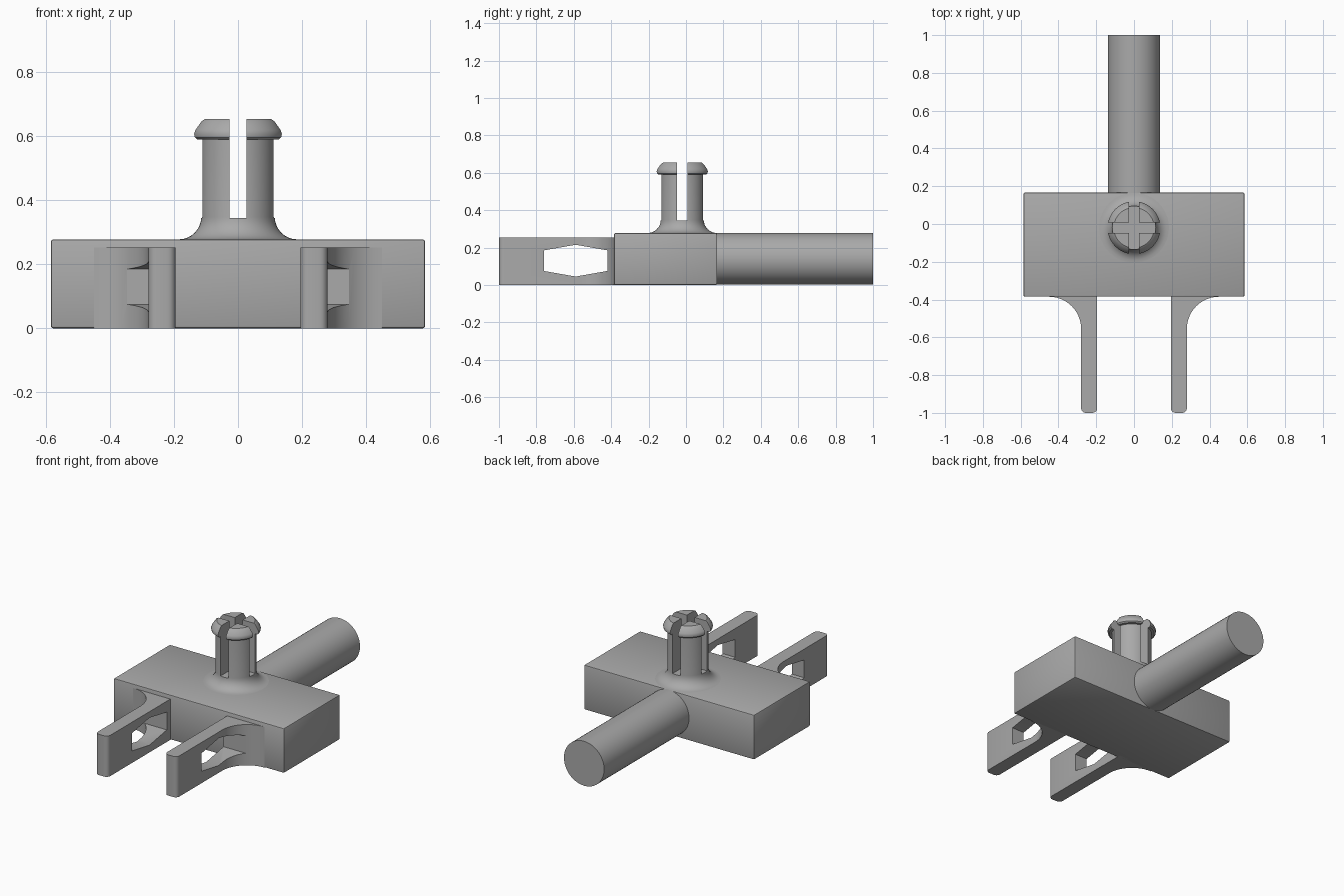
import bpy, bmesh
from math import sin, cos, pi, radians
from mathutils import Vector, Matrix

cube = bpy.data.objects.get("Cube")
if cube:
    bpy.data.objects.remove(cube, do_unlink=True)

GREY = (0.40, 0.40, 0.40, 1)
mat = bpy.data.materials.new("light grey plastic")
mat.use_nodes = True
mat.diffuse_color = GREY
mat.node_tree.nodes["Principled BSDF"].inputs["Base Color"].default_value = GREY


def finish(name, bm):
    bmesh.ops.recalc_face_normals(bm, faces=bm.faces)
    me = bpy.data.meshes.new(name)
    bm.to_mesh(me)
    bm.free()
    me.materials.append(mat)
    ob = bpy.data.objects.new(name, me)
    bpy.context.collection.objects.link(ob)
    return ob


def activate(ob):
    bpy.ops.object.select_all(action='DESELECT')
    ob.select_set(True)
    bpy.context.view_layer.objects.active = ob


def smooth(ob, angle=30):
    activate(ob)
    bpy.ops.object.shade_smooth_by_angle(angle=radians(angle))


def box(name, lo, hi):
    lo, hi = Vector(lo), Vector(hi)
    bm = bmesh.new()
    bmesh.ops.create_cube(bm, size=1, matrix=Matrix.Translation((lo + hi) / 2) @ Matrix.Diagonal((*(hi - lo), 1)))
    return finish(name, bm)


def prism(name, points, direction):
    bm = bmesh.new()
    face = bm.faces.new([bm.verts.new(p) for p in points])
    top = bmesh.ops.extrude_face_region(bm, geom=[face])["geom"]
    bmesh.ops.translate(bm, vec=direction, verts=[v for v in top if isinstance(v, bmesh.types.BMVert)])
    return finish(name, bm)


def cut(ob, cutter):
    cutter.hide_render = True
    mod = ob.modifiers.new("cut", 'BOOLEAN')
    mod.operation, mod.solver, mod.object = 'DIFFERENCE', 'EXACT', cutter
    activate(ob)
    bpy.ops.object.modifier_apply(modifier=mod.name)
    bpy.data.objects.remove(cutter, do_unlink=True)


def arc(cx, cy, r, start, end, steps):
    angles = [radians(start + (end - start) * i / steps) for i in range(steps + 1)]
    return [(cx + r * cos(a), cy + r * sin(a)) for a in angles]


# Main block with slightly eased edges
block = box("block", (-0.585, -0.385, 0), (0.585, 0.167, 0.278))
bevel = block.modifiers.new("eased edges", 'BEVEL')
bevel.width, bevel.segments = 0.008, 2
activate(block)
bpy.ops.object.modifier_apply(modifier=bevel.name)
smooth(block)

# Round rear bar
bm = bmesh.new()
bmesh.ops.create_cone(bm, cap_ends=True, segments=48, radius1=0.138, radius2=0.138, depth=0.87,
                      matrix=Matrix.Translation((0, 0.565, 0.14)) @ Matrix.Rotation(pi / 2, 4, 'X'))
smooth(finish("rear_bar", bm))

# Clip arms: flared at the root, rounded at the tip, pierced by a six-sided window
outline = [(0.195, -0.36)]
outline += arc(0.22, -0.975, 0.025, 180, 270, 4)
outline += arc(0.255, -0.975, 0.025, 270, 360, 4)
outline += arc(0.45, -0.555, 0.17, 180, 90, 12)
outline += [(0.45, -0.36)]
window = [(-0.76, 0.075), (-0.59, 0.045), (-0.42, 0.075),
          (-0.42, 0.185), (-0.59, 0.215), (-0.76, 0.185)]
for side, name in ((1, "left_arm"), (-1, "right_arm")):
    arm = prism(name, [(side * x, y, 0) for x, y in outline], (0, 0, 0.253))
    cut(arm, prism("window_cutter", [(side * 0.1, y, z) for y, z in window], (side * 0.5, 0, 0)))
    smooth(arm)

# Split snap post: turned profile with a flared foot and a lipped head
PY = -0.02
profile = [(0, 0.27), (0.17, 0.27)]
profile += arc(0.185, 0.348, 0.07, 270, 180, 8)
profile += [(0.115, 0.59), (0.13, 0.59), (0.138, 0.597), (0.14, 0.608),
            (0.136, 0.62), (0.117, 0.647), (0.107, 0.654), (0, 0.654)]
bm = bmesh.new()
verts = [bm.verts.new((r, PY, z)) for r, z in profile]
edges = [bm.edges.new(pair) for pair in zip(verts, verts[1:])]
bmesh.ops.spin(bm, geom=verts + edges, cent=(0, PY, 0), axis=(0, 0, 1), angle=2 * pi, steps=48)
bmesh.ops.remove_doubles(bm, verts=bm.verts, dist=0.0005)
post = finish("snap_post", bm)
for hx, hy in ((0.027, 0.3), (0.3, 0.027)):
    cut(post, box("slot_cutter", (-hx, PY - hy, 0.345), (hx, PY + hy, 0.8)))
smooth(post, 35)
